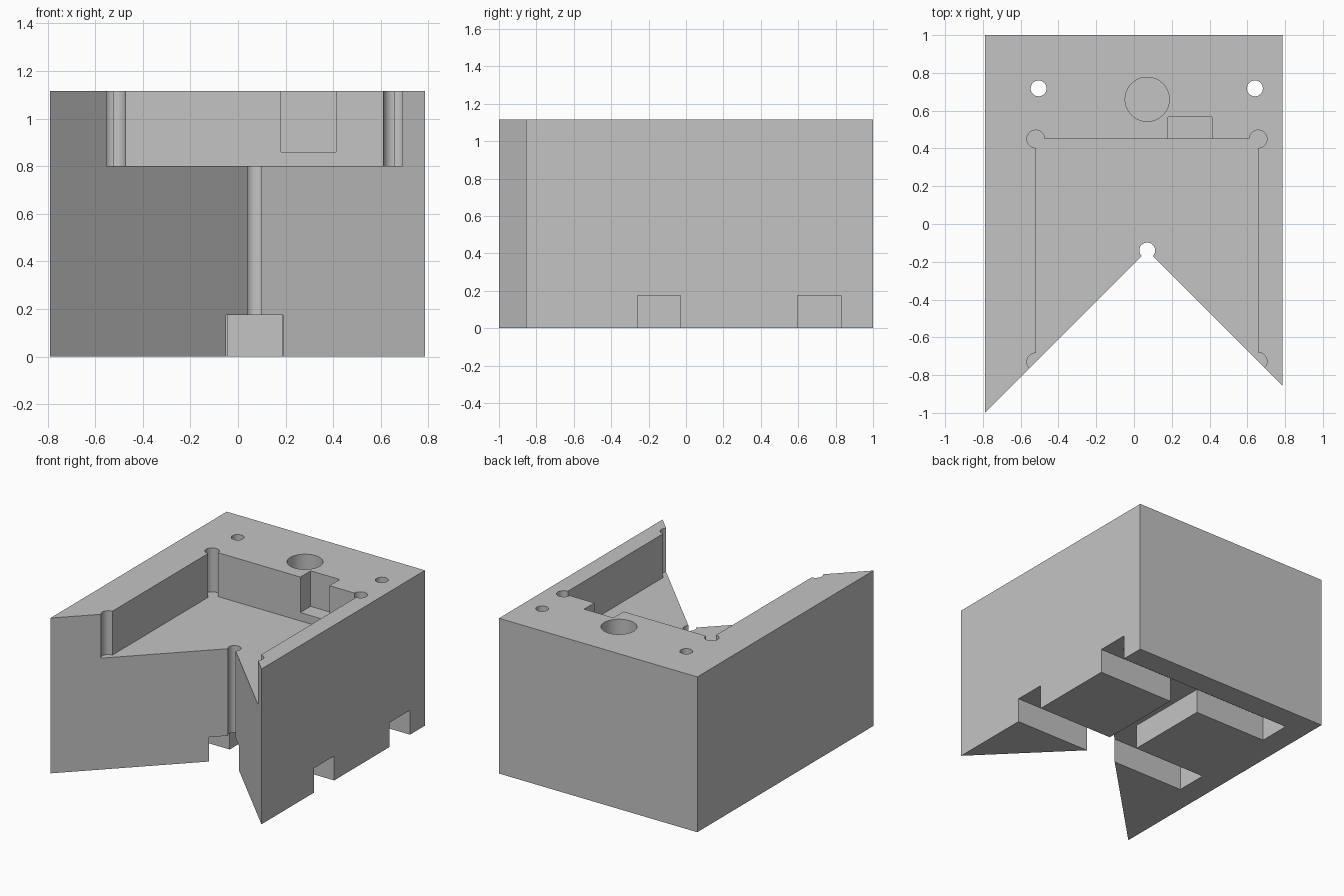
import bpy
import bmesh
import math

if "Cube" in bpy.data.objects:
    bpy.data.objects.remove(bpy.data.objects["Cube"], do_unlink=True)

grey = bpy.data.materials.new("plain grey")
grey.use_nodes = True
colour = (0.55, 0.55, 0.55, 1)
grey.diffuse_color = colour
grey.node_tree.nodes["Principled BSDF"].inputs["Base Color"].default_value = colour


def prism(name, outline, z0, z1):
    """Extrude a counter-clockwise outline from z0 to z1."""
    bm = bmesh.new()
    base = bm.faces.new([bm.verts.new((x, y, z0)) for x, y in outline])
    top = bmesh.ops.extrude_face_region(bm, geom=[base])["geom"]
    verts = [v for v in top if isinstance(v, bmesh.types.BMVert)]
    bmesh.ops.translate(bm, verts=verts, vec=(0, 0, z1 - z0))
    bmesh.ops.recalc_face_normals(bm, faces=bm.faces)
    mesh = bpy.data.meshes.new(name)
    bm.to_mesh(mesh)
    bm.free()
    mesh.materials.append(grey)
    obj = bpy.data.objects.new(name, mesh)
    bpy.context.scene.collection.objects.link(obj)
    return obj


def box(name, x0, x1, y0, y1, z0, z1):
    return prism(name, [(x0, y0), (x1, y0), (x1, y1), (x0, y1)], z0, z1)


def cylinder(name, x, y, r, z0, z1, sides=48):
    turn = [2 * math.pi * (i + 0.5) / sides for i in range(sides)]
    return prism(name, [(x + r * math.cos(a), y + r * math.sin(a)) for a in turn], z0, z1)


LEFT, RIGHT, TOP = 0.785, -0.79, 1.115
ABOVE, BELOW = 1.4, -0.3
MID, APEX = 0.07, -0.14           # tip of the V notch
FLOOR, CHANNEL = 0.8, 0.175       # pocket floor, channel ceiling
WALL_L, WALL_R, WALL_B = 0.657, -0.52, 0.45

# Block with a right-angled V cut into its front
block = prism("block", [(RIGHT, -1), (MID, APEX), (LEFT, APEX - (LEFT - MID)),
                        (LEFT, 1), (RIGHT, 1)], 0, TOP)

cutters = [
    # Open pocket and the notch in its back wall
    box("pocket", WALL_R, WALL_L, -1.3, WALL_B, FLOOR, ABOVE),
    box("wall_notch", 0.18, 0.412, 0.4, 0.567, 0.86, ABOVE),
    # Relief at the tip of the V, and the blind round hole
    cylinder("tip_relief", MID, APEX, 0.042, BELOW, ABOVE),
    cylinder("blind_hole", MID, 0.66, 0.117, 0.7, ABOVE),
    # Channels under the block
    box("back_channel", -0.62, 1.2, 0.597, 0.83, BELOW, CHANNEL),
    box("front_channel", -0.62, 1.2, -0.26, -0.03, BELOW, CHANNEL),
    box("middle_channel", -0.045, 0.185, -0.7, 0.7, BELOW, CHANNEL),
]
# Corner reliefs of the pocket
for x in (WALL_L, WALL_R):
    for y in (WALL_B, APEX - abs(x - MID)):
        cutters.append(cylinder("corner_relief", x, y, 0.047, FLOOR, ABOVE))
# Through holes
for x in (-0.505, 0.64):
    cutters.append(cylinder("through_hole", x, 0.718, 0.042, BELOW, ABOVE))

for cutter in cutters:
    cutter.hide_render = True
    mod = block.modifiers.new(cutter.name, "BOOLEAN")
    mod.operation = "DIFFERENCE"
    mod.solver = "EXACT"
    mod.object = cutter

# Bake the cuts and drop the cutters
bpy.context.view_layer.update()
graph = bpy.context.evaluated_depsgraph_get()
result = bpy.data.meshes.new_from_object(block.evaluated_get(graph))
block.modifiers.clear()
block.data = result
for cutter in cutters:
    bpy.data.objects.remove(cutter, do_unlink=True)

# Smooth the round walls, keep the edges sharp
bpy.ops.object.select_all(action="DESELECT")
block.select_set(True)
bpy.context.view_layer.objects.active = block
bpy.ops.object.shade_smooth_by_angle(angle=math.radians(30))
